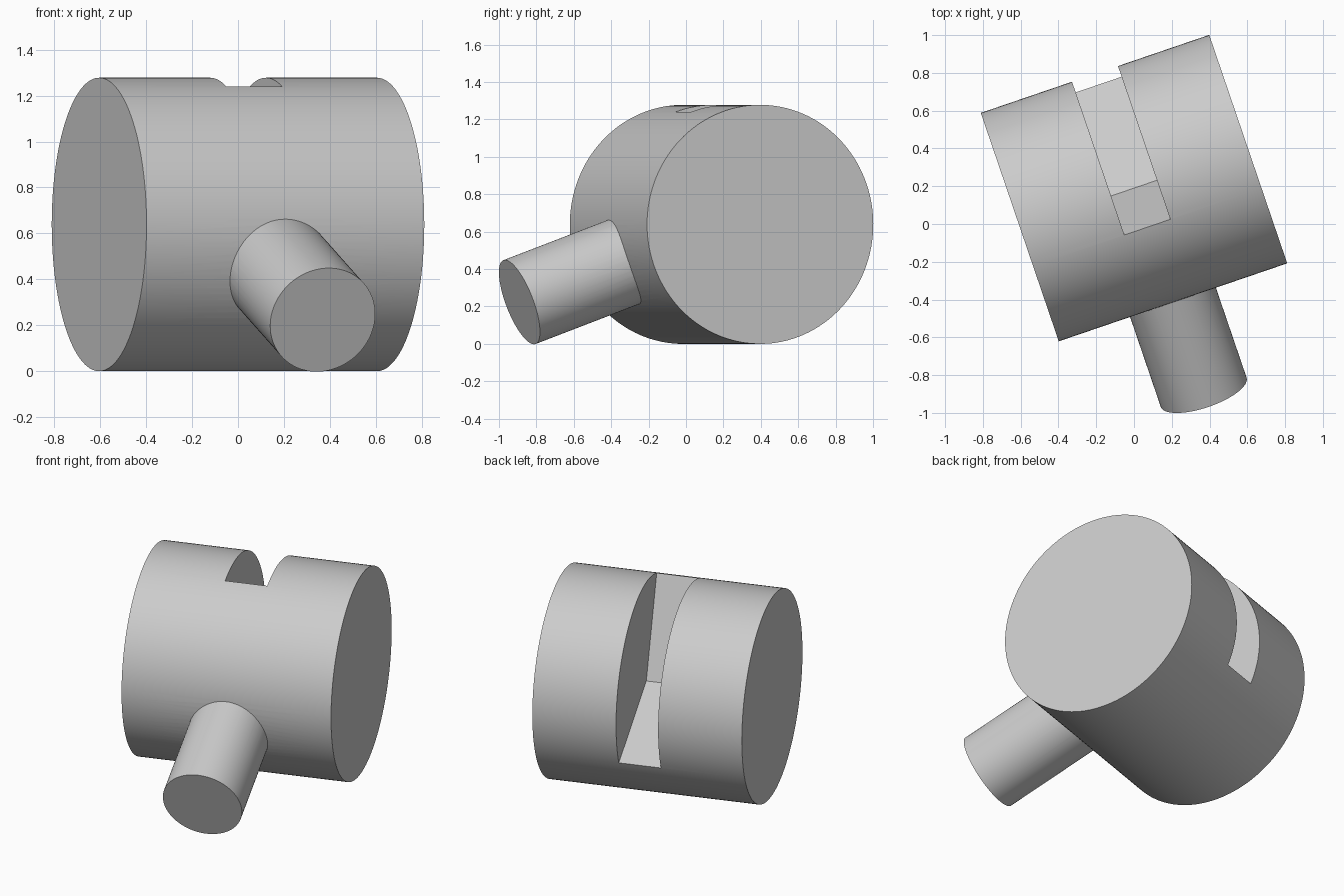
import bpy
import bmesh
from math import radians, sin, cos
from mathutils import Matrix, Vector

cube = bpy.data.objects.get("Cube")
if cube:
    bpy.data.objects.remove(cube, do_unlink=True)

DRUM_R, DRUM_LEN = 0.639, 1.278
PEG_R, PEG_TIP = 0.24, 1.215
SLOT_W = 0.257

# Drum frame: local x is the drum axis, the peg points along local -y
FRAME = (Matrix.Translation((0, 0.19, DRUM_R))
         @ Matrix.Rotation(radians(18.85), 4, 'Z')
         @ Matrix.Rotation(radians(20), 4, 'X'))

grey = bpy.data.materials.new("plain grey")
grey.use_nodes = True
GREY = (0.6, 0.6, 0.6, 1)
grey.diffuse_color = GREY
grey.node_tree.nodes["Principled BSDF"].inputs["Base Color"].default_value = GREY


def add_object(name, bm):
    bmesh.ops.recalc_face_normals(bm, faces=bm.faces[:])
    mesh = bpy.data.meshes.new(name)
    bm.to_mesh(mesh)
    bm.free()
    mesh.materials.append(grey)
    ob = bpy.data.objects.new(name, mesh)
    ob.matrix_world = FRAME
    bpy.context.collection.objects.link(ob)
    return ob


def cylinder(name, radius, length, axis, centre, sides):
    bm = bmesh.new()
    turn = Vector((0, 0, 1)).rotation_difference(Vector(axis)).to_matrix().to_4x4()
    bmesh.ops.create_cone(bm, cap_ends=True, segments=sides, radius1=radius,
                          radius2=radius, depth=length,
                          matrix=Matrix.Translation(centre) @ turn)
    return add_object(name, bm)


def wedge(name, width, angles, reach):
    # Prism with its apex on the drum axis
    bm = bmesh.new()
    profile = [(0, 0)] + [(reach * cos(radians(a)), reach * sin(radians(a))) for a in angles]
    face = bm.faces.new([bm.verts.new((-width / 2, y, z)) for y, z in profile])
    ext = bmesh.ops.extrude_face_region(bm, geom=[face])
    moved = [v for v in ext["geom"] if isinstance(v, bmesh.types.BMVert)]
    bmesh.ops.translate(bm, verts=moved, vec=(width, 0, 0))
    return add_object(name, bm)


def boolean(target, tool, operation):
    mod = target.modifiers.new(operation.lower(), 'BOOLEAN')
    mod.operation = operation
    mod.solver = 'EXACT'
    mod.object = tool
    bpy.context.view_layer.objects.active = target
    bpy.ops.object.modifier_apply(modifier=mod.name)
    bpy.data.objects.remove(tool, do_unlink=True)


# Drum, with its wedge slot cut out and its peg joined on
drum = cylinder("drum_with_peg", DRUM_R, DRUM_LEN, (1, 0, 0), (0, 0, 0), 128)
slot = wedge("slot_cutter", SLOT_W, (90, 22.5, -45), 1.2)
boolean(drum, slot, 'DIFFERENCE')

PEG_ROOT = 0.4
peg = cylinder("peg", PEG_R, PEG_TIP - PEG_ROOT, (0, -1, 0),
               (0, -(PEG_TIP + PEG_ROOT) / 2, 0), 96)
boolean(drum, peg, 'UNION')

# Smooth the round sides, keep the rims sharp
bpy.ops.object.select_all(action='DESELECT')
drum.select_set(True)
bpy.context.view_layer.objects.active = drum
bpy.ops.object.shade_smooth_by_angle(angle=radians(30))
